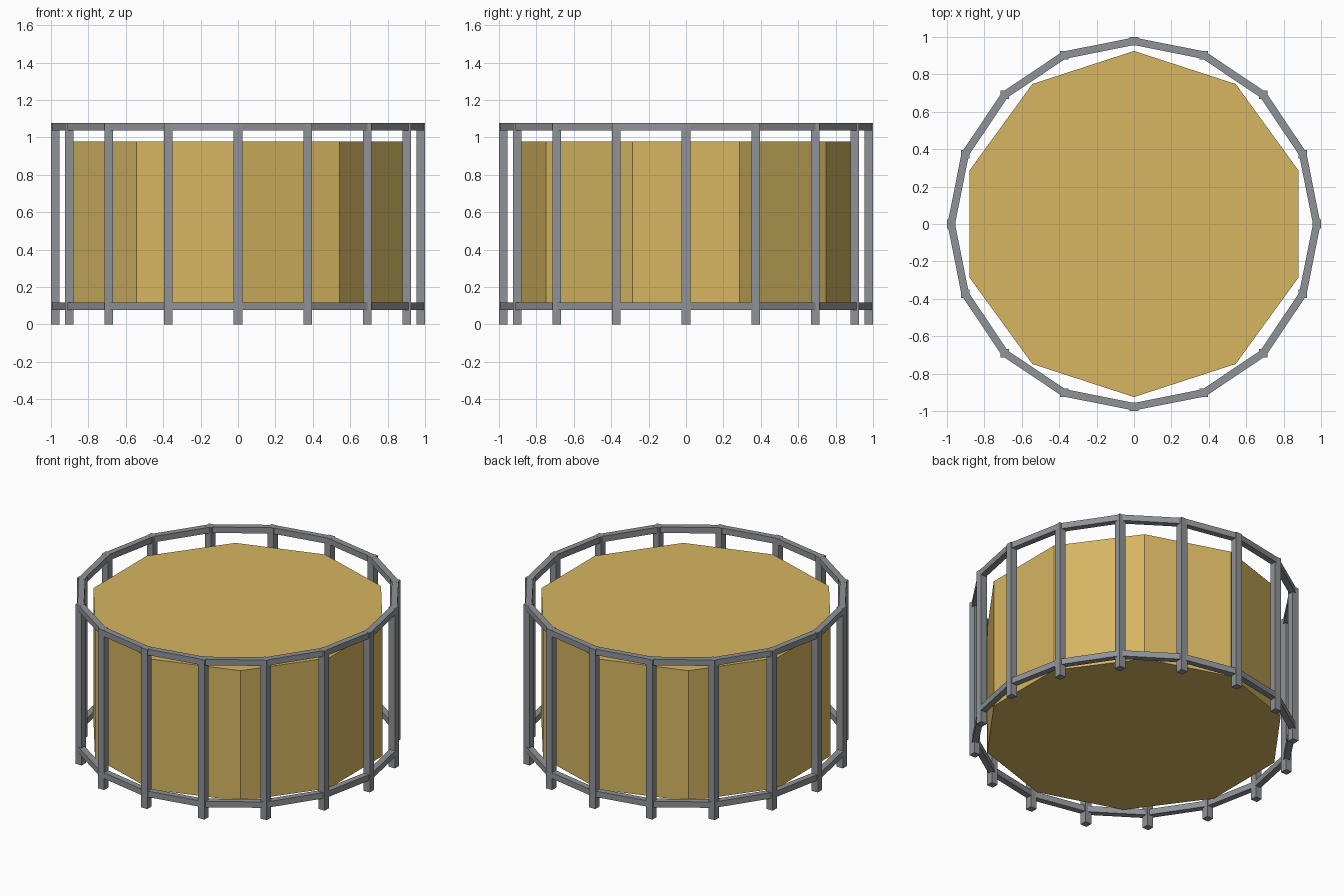
import bpy, bmesh, math
from mathutils import Matrix, Vector

if "Cube" in bpy.data.objects:
    bpy.data.objects.remove(bpy.data.objects["Cube"])

N, R = 16, 0.977          # posts and ring radius


def material(name, col):
    m = bpy.data.materials.new(name)
    m.diffuse_color = (*col, 1)
    m.use_nodes = True
    m.node_tree.nodes["Principled BSDF"].inputs["Base Color"].default_value = m.diffuse_color
    return m


grey = material("grey metal", (0.275, 0.29, 0.31))
tan = material("tan", (0.67, 0.465, 0.12))


def finish(bm, name, mat):
    me = bpy.data.meshes.new(name)
    bm.to_mesh(me)
    bm.free()
    me.materials.append(mat)
    ob = bpy.data.objects.new(name, me)
    bpy.context.collection.objects.link(ob)
    return ob


def box(bm, centre, size, angle=0):
    mat = (Matrix.Translation(centre) @ Matrix.Rotation(angle, 4, 'Z')
           @ Matrix.Diagonal((*size, 1)))
    bmesh.ops.create_cube(bm, size=1, matrix=mat)


def point(i, z):
    a = 2 * math.pi * i / N
    return Vector((R * math.cos(a), R * math.sin(a), z))


# ten-sided drum core, one corner facing the front
bm = bmesh.new()
bmesh.ops.create_cone(bm, cap_ends=True, segments=10, radius1=0.925, radius2=0.925,
                      depth=0.88, matrix=Matrix.Translation((0, 0, 0.537)))
finish(bm, "drum_core", tan)

# square upright posts, all aligned to the axes
POST_H = 1.0765
bm = bmesh.new()
for i in range(N):
    box(bm, point(i, POST_H / 2), (0.046, 0.046, POST_H))
finish(bm, "posts", grey)

# straight rails between neighbouring posts
for name, z in (("bottom_rail", 0.098), ("top_rail", 1.056)):
    bm = bmesh.new()
    for i in range(N):
        a, b = point(i, z), point(i + 1, z)
        d = b - a
        box(bm, (a + b) / 2, (d.length, 0.04, 0.04), math.atan2(d.y, d.x))
    finish(bm, name, grey)
